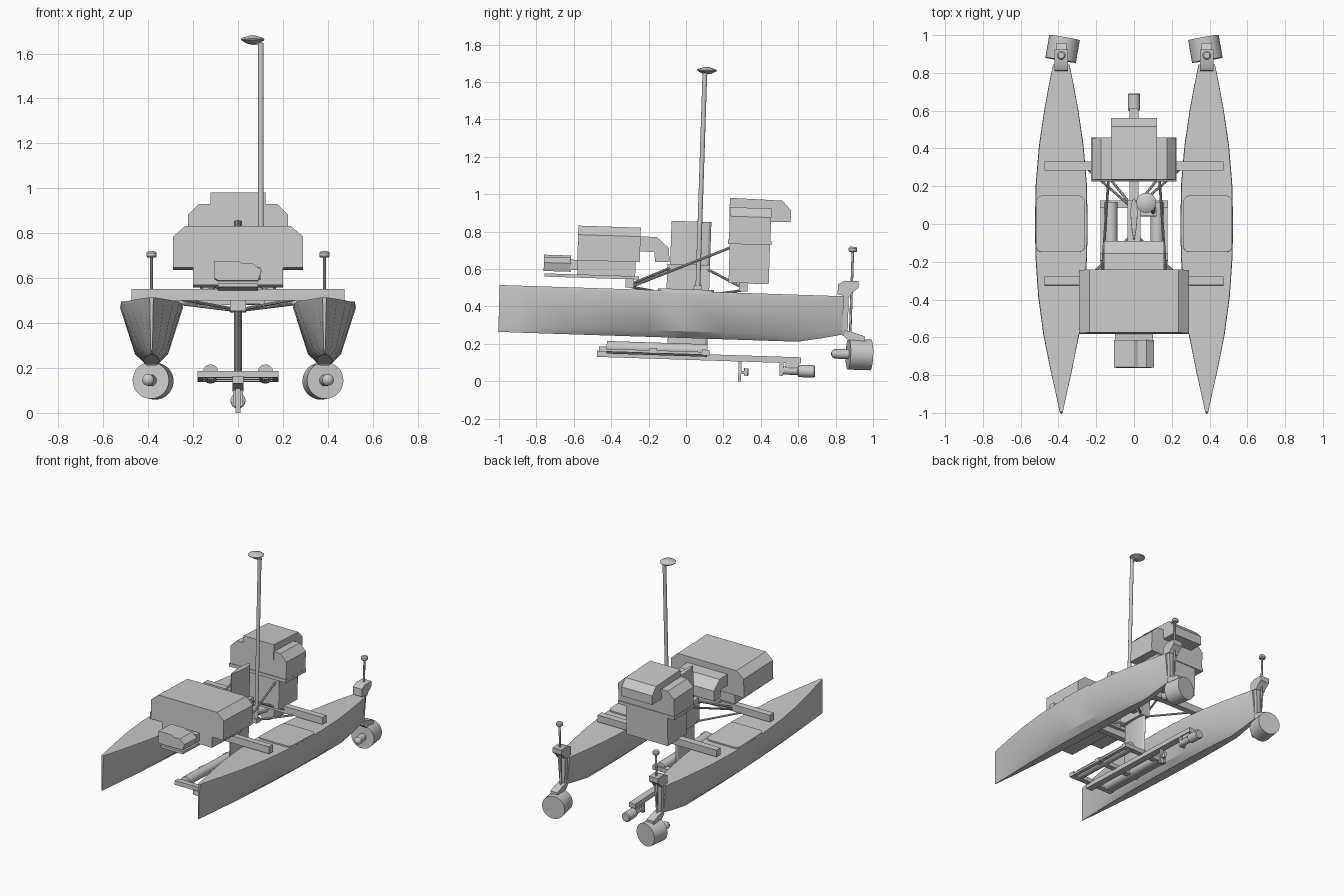
import bpy, bmesh, math
from mathutils import Matrix, Vector

if "Cube" in bpy.data.objects:
    bpy.data.objects.remove(bpy.data.objects["Cube"])

# Everything is laid out level, then pitched slightly bow-up
PITCH = Matrix.Rotation(-0.0326, 4, 'X')


def make(name, verts, faces):
    bm = bmesh.new()
    vs = [bm.verts.new(v) for v in verts]
    for f in faces:
        bm.faces.new([vs[i] for i in f])
    bmesh.ops.recalc_face_normals(bm, faces=bm.faces)
    me = bpy.data.meshes.new(name)
    bm.to_mesh(me)
    bm.free()
    me.transform(PITCH)
    me.shade_smooth()
    me.set_sharp_from_angle(angle=math.radians(30))
    ob = bpy.data.objects.new(name, me)
    bpy.context.collection.objects.link(ob)
    return ob


def loft(name, rings):
    n = len(rings[0])
    verts = [v for r in rings for v in r]
    faces = [(k * n + i, k * n + (i + 1) % n, (k + 1) * n + (i + 1) % n, (k + 1) * n + i)
             for k in range(len(rings) - 1) for i in range(n)]
    faces += [tuple(range(n)), tuple(range(len(verts) - n, len(verts)))]
    return make(name, verts, faces)


def prism(name, prof, axis, a, b):
    put = {'x': lambda p, t: (t, p[0], p[1]),
           'y': lambda p, t: (p[0], t, p[1]),
           'z': lambda p, t: (p[0], p[1], t)}[axis]
    return loft(name, [[put(p, t) for p in prof] for t in (a, b)])


def box(name, x0, x1, y0, y1, z0, z1):
    return prism(name, [(x0, y0), (x1, y0), (x1, y1), (x0, y1)], 'z', z0, z1)


def lathe(name, origin, axis, prof, n=24):
    d = Vector(axis).normalized()
    u = d.orthogonal().normalized()
    w = d.cross(u)
    ang = [2 * math.pi * i / n for i in range(n)]
    return loft(name, [[Vector(origin) + d * t + (u * math.cos(a) + w * math.sin(a)) * r
                        for a in ang] for t, r in prof])


def rod(name, p, q, r, n=12):
    d = Vector(q) - Vector(p)
    return lathe(name, p, d, [(0, r), (d.length, r)], n)


def lid_profile(w, z0, z1, z2, w2):
    return [(-w, z0), (w, z0), (w, z1), (w2, z2), (-w2, z2), (-w, z1)]


# Hull stations: y, half width, keel height
STATIONS = [(-1.012, .008, .232), (-.9, .032, .231), (-.8, .055, .231), (-.6, .095, .231),
            (-.4, .122, .231), (-.2, .136, .231), (-.02, .14, .231), (.2, .135, .231),
            (.4, .118, .231), (.59, .09, .231), (.72, .066, .254), (.828, .044, .277)]

for s, side in ((-1, 'left'), (1, 'right')):
    cx = s * .385
    # hull with deck, chine and narrow flat keel
    rings = []
    for y, w, k in STATIONS:
        half = [(w * .98, .482), (w, .468), (w * .54, k + .036), (w * .25, k)]
        rings.append([(cx + x, y, z) for x, z in half] +
                     [(cx - x, y, z) for x, z in reversed(half)])
    loft(side + '_hull', rings)
    # rounded deck hatch
    pts = []
    for q, (sx, sy) in enumerate(((1, 1), (-1, 1), (-1, -1), (1, -1))):
        for j in range(5):
            a = math.pi / 2 * (q + j / 4)
            pts.append((s * .39 + sx * .095 + .035 * math.cos(a),
                        -.015 + sy * .115 + .035 * math.sin(a)))
    prism(side + '_deck_hatch', pts, 'z', .478, .492)
    # stern clamp, drive leg and steering bracket
    prism(side + '_motor_clamp', [(.795, .49), (.795, .545), (.83, .565), (.905, .565),
                                  (.905, .53), (.87, .5), (.86, .48)], 'x', cx - .036, cx + .036)
    prism(side + '_motor_leg', [(cx - .032, .5), (cx + .032, .5), (cx + .018, .27),
                                (cx - .018, .27)], 'y', .828, .855)
    prism(side + '_motor_bracket', [(.828, .275), (.84, .3), (.87, .295), (.95, .27),
                                    (.95, .24), (.87, .24)], 'x', cx - .028, cx + .028)
    rod(side + '_steering_shaft', (cx, .869, .27), (cx, .869, .725), .007)
    lathe(side + '_shaft_cap', (cx, .869, .72), (0, 0, 1),
          [(0, .018), (.006, .023), (.02, .023), (.028, .016)])
    # toed-in thruster drum with motor nose
    ax, c = (-s * .17, .985, 0), (s * .378, .922, .173)
    lathe(side + '_thruster_drum', c, ax, [(-.061, .082), (.061, .082)], 32)
    lathe(side + '_thruster_nose', c, ax, [(-.152, .008), (-.147, .018), (-.135, .026),
                                           (-.05, .026)])
    # bracing rods around the centre frame
    rod(side + '_front_brace', (s * .17, -.3, .515), (s * .03, -.11, .6), .007, 8)
    rod(side + '_rear_brace', (s * .17, .275, .515), (s * .03, .1, .6), .007, 8)
    rod(side + '_long_brace', (s * .17, -.3, .5), (s * .13, .29, .755), .007, 8)
    rod(side + '_low_front_brace', (s * .25, -.31, .495), (s * .02, -.08, .46), .007, 8)
    rod(side + '_low_rear_brace', (s * .25, .28, .495), (s * .02, .08, .46), .007, 8)
    # underwater sensor tube
    rod(side + '_sensor_tube', (s * .122, -.43, .168), (s * .122, .108, .168), .034, 20)
    box(side + '_sled_rail', s * .165 - .012, s * .165 + .012, -.47, .12, .145, .16)

# crossbeams
for name, y in (('front', -.318), ('rear', .29)):
    box(name + '_crossbeam', -.475, .475, y - .023, y + .023, .49, .54)

# front equipment case
box('front_case_base', -.2, .2, -.6, -.29, .55, .63)
prism('front_case_lid', lid_profile(.29, .628, .765, .813, .235), 'y', -.602, -.268)
box('front_support_plate', -.09, .09, -.775, -.27, .535, .552)
prism('rear_hood', [(-.27, .767), (-.18, .765), (-.113, .707), (-.11, .634), (-.186, .632),
                    (-.192, .684), (-.27, .687)], 'x', -.16, .16)
prism('front_sensor_block', [(-.105, .575), (-.105, .652), (0, .652), (.02, .64), (.065, .64),
                             (.105, .61), (.09, .565), (-.09, .565)], 'y', -.78, -.635)
box('front_sensor_mount', -.1, .1, -.64, -.6, .575, .63)

# rear equipment case
box('rear_case_base', -.165, .165, .21, .425, .533, .75)
box('rear_case_rim', -.228, .224, .2, .432, .742, .765)
prism('rear_case_lid', lid_profile(.223, .763, .89, .938, .175), 'y', .205, .427)
prism('rear_case_hood', [(.203, .988), (.484, .982), (.53, .933), (.532, .868), (.203, .866)],
      'x', -.122, .122)

# streamlined keel strut and its collar
foil = [(0, .108), (.011, .095), (.017, .06), (.018, .02), (.013, -.045), (.003, -.105)]
foil += [(-x, y) for x, y in reversed(foil[1:])]
prism('keel_strut', foil, 'z', .15, .855)
box('strut_collar', -.035, .035, -.12, .108, .45, .625)

# mast with disc antenna
box('mast_bracket', .03, .12, .025, .07, .485, .515)
rod('mast', (.102, .047, .485), (.102, .047, 1.65), .0125, 16)
box('antenna_arm', .055, .112, .042, .062, 1.64, 1.652)
lathe('antenna', (.065, .058, 1.645), (0, 0, 1),
      [(0, .02), (.016, .05), (.022, .053), (.028, .045), (.038, .012)], 32)

# underwater sled
box('sled_spine', -.025, .025, -.48, .61, .115, .148)
for i, y in enumerate((-.45, -.18, .1)):
    box('sled_crossbar_%d' % (i + 1), -.18, .18, y - .02, y + .02, .142, .172)
box('sled_fin', -.012, .012, .278, .294, .009, .12)
box('small_probe_arm', -.006, .006, .29, .312, .05, .065)
rod('small_probe', (0, .32, .04), (0, .32, .08), .012)
box('rear_sensor_bracket', -.022, .022, .498, .518, .045, .118)
box('rear_sensor_saddle', -.018, .018, .53, .6, .09, .12)
lathe('rear_sensor', (0, .51, .075), (0, 1, 0),
      [(0, .022), (.085, .022), (.09, .033), (.172, .033), (.178, .028)])
